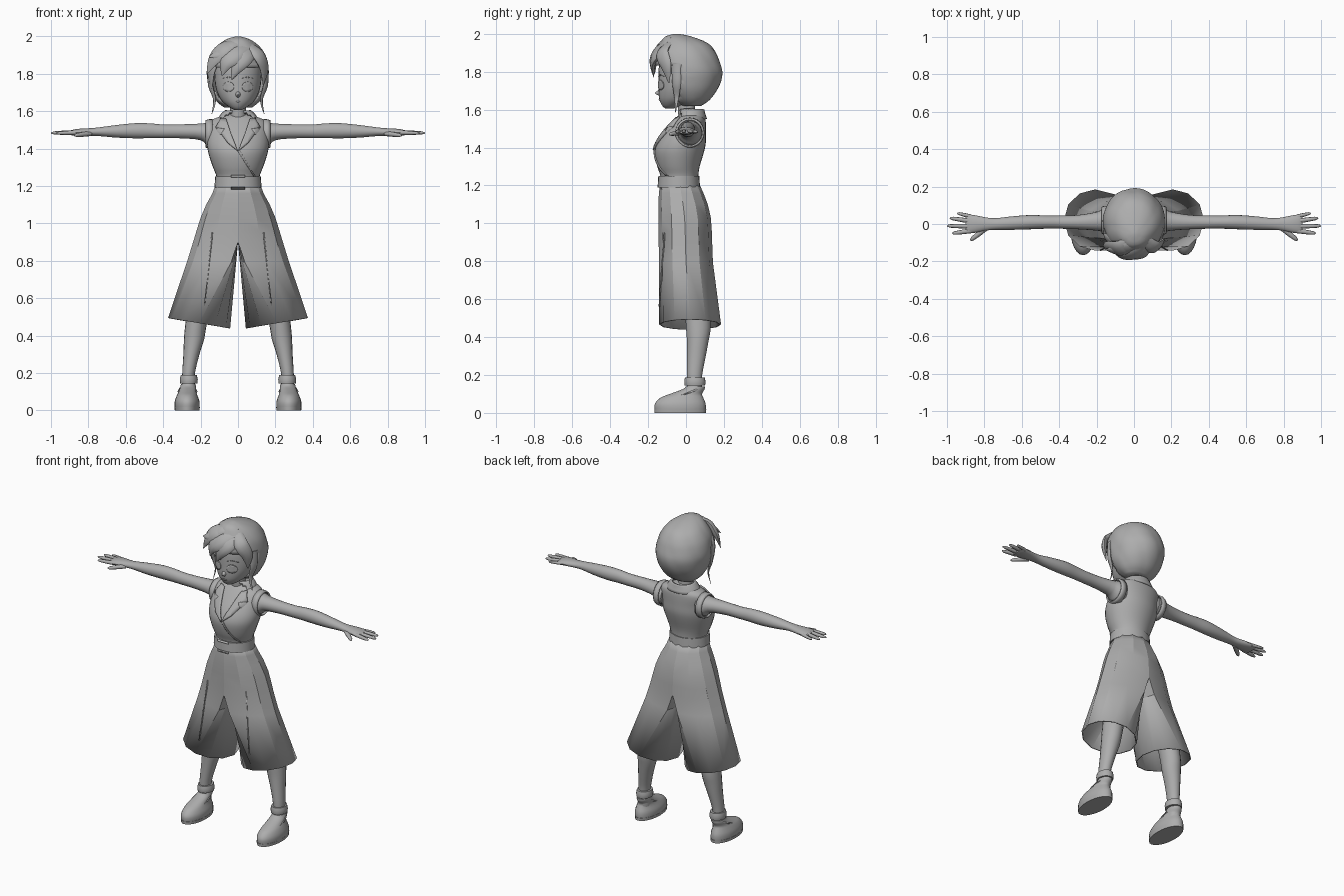
import bpy, bmesh, math
from mathutils import Vector as V
from mathutils.bvhtree import BVHTree

grey = bpy.data.materials.new("plain grey")
grey.diffuse_color = (0.42, 0.42, 0.42, 1)


def finish(name, bm, mirror=False, solid=0, subsurf=0, angle=40, offset=0):
    """Turn a bmesh into a named, shaded object with optional modifiers."""
    bmesh.ops.recalc_face_normals(bm, faces=bm.faces)
    me = bpy.data.meshes.new(name)
    bm.to_mesh(me)
    bm.free()
    me.materials.append(grey)
    ob = bpy.data.objects.new(name, me)
    bpy.context.collection.objects.link(ob)
    bpy.ops.object.select_all(action='DESELECT')
    ob.select_set(True)
    bpy.context.view_layer.objects.active = ob
    bpy.ops.object.shade_smooth_by_angle(angle=math.radians(angle))
    if solid:
        m = ob.modifiers.new("thickness", 'SOLIDIFY')
        m.thickness, m.offset = solid, offset
    if subsurf:
        m = ob.modifiers.new("round", 'SUBSURF')
        m.levels = m.render_levels = subsurf
    if mirror:
        ob.modifiers.new("mirror", 'MIRROR')
    return ob


def spline(rows, k=3):
    """Catmull-Rom interpolation of a table of rows."""
    out = []
    for i in range(len(rows) - 1):
        a, b, c, d = (rows[min(max(j, 0), len(rows) - 1)] for j in range(i - 1, i + 3))
        for s in range(k):
            t = s / k
            out.append([q + .5 * t * (r - p + t * (2*p - 5*q + 4*r - w + t * (3*(q - r) + w - p)))
                        for p, q, r, w in zip(a, b, c, d)])
    return out + [list(rows[-1])]


def ellipse(c, u, v, n):
    return [V(c) + V(u) * math.cos(2*math.pi*i/n) + V(v) * math.sin(2*math.pi*i/n) for i in range(n)]


def loft(rings, caps=True):
    bm = bmesh.new()
    vs = [[bm.verts.new(p) for p in r] for r in rings]
    n = len(vs[0])
    for a, b in zip(vs, vs[1:]):
        for i in range(n):
            bm.faces.new((a[i], a[(i+1) % n], b[(i+1) % n], b[i]))
    if caps:
        bm.faces.new(vs[0])
        bm.faces.new(vs[-1])
    return bm


def upright(rows, n=28, k=3, caps=True):
    """Loft from rows of z, centre x, centre y, radius x, radius y."""
    return loft([ellipse((cx, cy, z), (rx, 0, 0), (0, ry, 0), n)
                 for z, cx, cy, rx, ry in spline(rows, k)], caps)


def plate(name, target, pts, thick=.008, mirror=False):
    """Outline in x, z laid onto the front of a target part."""
    me = target.data
    tree = BVHTree.FromPolygons([v.co for v in me.vertices], [p.vertices[:] for p in me.polygons])
    bm = bmesh.new()
    bm.faces.new([bm.verts.new((x, -1, z)) for x, z in pts])
    bmesh.ops.triangulate(bm, faces=bm.faces)
    bmesh.ops.subdivide_edges(bm, edges=bm.edges, cuts=3, use_grid_fill=True)
    for v in bm.verts:
        hit = tree.ray_cast(v.co, V((0, 1, 0)))[0] or tree.find_nearest(V((v.co.x, -.1, v.co.z)))[0]
        v.co = hit + V((0, -thick * .4, 0))
    return finish(name, bm, mirror, solid=thick)


def lock(name, pts, mirror=False):
    """Flattened hair strand through rows of x, y, z, half width."""
    rows = spline(pts, 4)
    rings = []
    for i, r in enumerate(rows):
        p = V(r[:3])
        tan = (V(rows[min(i+1, len(rows)-1)][:3]) - V(rows[max(i-1, 0)][:3])).normalized()
        out = (p - V((0, .02, 1.80))).normalized()
        side = tan.cross(out).normalized()
        w = max(r[3], .002)
        rings.append(ellipse(p, side * w, side.cross(tan) * w * .4, 10))
    return finish(name, loft(rings), mirror, angle=60)


# Head and face
head = finish("head", upright([
    (1.607, 0, -.085, .02, .025), (1.62, 0, -.075, .045, .05), (1.65, 0, -.045, .083, .095),
    (1.69, 0, -.03, .107, .115), (1.73, 0, -.02, .12, .125), (1.78, 0, -.015, .125, .13),
    (1.84, 0, -.01, .122, .13), (1.90, 0, 0, .1, .11), (1.94, 0, 0, .05, .06)]))
finish("neck", upright([(1.50, 0, .02, .06, .05), (1.56, 0, .005, .044, .045), (1.66, 0, 0, .042, .045)]))
finish("nose", loft([ellipse((0, -.135, 1.69), (.018, 0, 0), (0, 0, .022), 10),
                     ellipse((0, -.152, 1.688), (.009, 0, 0), (0, 0, .011), 10),
                     ellipse((0, -.164, 1.687), (.002, 0, 0), (0, 0, .002), 10)]))
plate("eyelid", head, [(.05 + .029*math.cos(i*math.pi/7), 1.73 + .027*math.sin(i*math.pi/7))
                       for i in range(14)], .006, True)
plate("eyebrow", head, [(.02, 1.775), (.05, 1.785), (.085, 1.775), (.05, 1.779)], .005, True)
plate("mouth", head, [(-.018, 1.651), (0, 1.647), (.018, 1.651), (0, 1.654)], .004)

# Hair cap with swirling grooves and a face opening
rings = []
for z, cy, rx, ry in spline([
        (2.0, -.05, .01, .01), (1.985, -.04, .06, .07), (1.95, -.01, .11, .125), (1.90, 0, .145, .158),
        (1.85, .01, .16, .168), (1.80, .015, .165, .175), (1.75, .015, .158, .168), (1.70, .02, .143, .14),
        (1.65, .025, .112, .098), (1.62, .03, .075, .05)]):
    ring = ellipse((0, cy, z), (rx, 0, 0), (0, ry, 0), 48)
    for i, p in enumerate(ring):
        g = .985 + .03 * abs(math.sin(3.5 * (2*math.pi*i/48 + 3 * (z - 1.8)))) ** .5
        p.x, p.y = p.x * g, cy + (p.y - cy) * g
    rings.append(ring)
bm = loft(rings)
bmesh.ops.delete(bm, geom=[f for f in bm.faces if f.calc_center_median().y < -.04
                           and f.calc_center_median().z < 1.84], context='FACES')
finish("hair_cap", bm, solid=.012, offset=-1)

# Swept fringe and side strands
for i, pts in enumerate([
        [(.07, -.09, 1.95, .03), (0, -.15, 1.91, .05), (-.06, -.17, 1.86, .042), (-.085, -.165, 1.79, .003)],
        [(.08, -.10, 1.93, .03), (.04, -.155, 1.89, .045), (0, -.175, 1.84, .036), (-.035, -.17, 1.77, .003)],
        [(.05, -.06, 1.97, .03), (-.06, -.125, 1.94, .05), (-.125, -.125, 1.88, .045), (-.165, -.12, 1.80, .003)],
        [(.06, -.08, 1.97, .02), (-.03, -.12, 1.955, .035), (-.10, -.14, 1.91, .03), (-.155, -.135, 1.89, .003)],
        [(-.10, -.10, 1.90, .03), (-.142, -.075, 1.82, .035), (-.14, -.07, 1.72, .004)],
        [(.06, -.09, 1.95, .03), (.11, -.125, 1.90, .042), (.14, -.105, 1.83, .035), (.135, -.09, 1.74, .003)]]):
    lock("fringe_%d" % (i + 1), pts)
lock("side_strand", [(.145, -.05, 1.84, .03), (.147, -.05, 1.74, .025), (.125, -.05, 1.66, .013),
                     (.14, -.055, 1.585, .002)], True)

# Sleeveless bodice
bodice = finish("bodice", upright([
    (1.19, 0, -.035, .112, .098), (1.25, 0, -.035, .115, .10), (1.30, 0, -.04, .134, .112),
    (1.37, 0, -.036, .157, .129), (1.42, 0, -.025, .165, .129), (1.47, 0, -.01, .163, .115),
    (1.52, 0, .01, .162, .095), (1.55, 0, .022, .145, .08), (1.572, 0, .028, .095, .064),
    (1.585, 0, .03, .055, .045)], 32), angle=50)
plate("lapel", bodice, [(0, 1.385), (.03, 1.46), (.062, 1.555), (.09, 1.56), (.118, 1.51), (.07, 1.502),
                        (.088, 1.475), (.055, 1.43)], .014, True)
plate("wrap_edge", bodice, [(-.004, 1.39), (.006, 1.395), (.05, 1.32), (.095, 1.25), (.085, 1.25), (.04, 1.32)])
bm = upright([(1.55, 0, .025, .105, .08), (1.58, 0, .025, .088, .07), (1.60, 0, .03, .065, .06)], 28, 2, False)
bmesh.ops.delete(bm, geom=[f for f in bm.faces if f.calc_center_median().y < -.025], context='FACES')
finish("collar", bm, solid=.012)
finish("armhole_rim", loft([ellipse((x, .02, 1.478), (0, a, 0), (0, 0, a * 1.02), 24)
                            for x, a in ((.135, .074), (.158, .073), (.172, .068))], False),
       True, solid=.008)

# Belt and buckle
finish("belt", upright([(1.19, 0, -.038, .126, .112), (1.25, 0, -.038, .122, .108)], 28, 1), angle=30)
bm = bmesh.new()
face = bm.faces.new([bm.verts.new(p) for p in ((-.038, -.154, 1.188), (.038, -.154, 1.188),
                                              (.038, -.154, 1.252), (-.038, -.154, 1.252))])
bmesh.ops.inset_individual(bm, faces=[face], thickness=.013)
bmesh.ops.delete(bm, geom=[face], context='FACES')
finish("buckle", bm, solid=.014)

# Arms, fingers and thumbs
finish("arm", loft([ellipse((x, cy, cz), (0, ry, 0), (0, 0, rz), 18) for x, cy, cz, ry, rz in spline([
    (.12, .02, 1.475, .068, .066), (.165, .02, 1.478, .062, .062), (.20, .015, 1.489, .05, .045),
    (.30, .01, 1.492, .038, .038), (.40, .01, 1.492, .035, .037), (.47, .01, 1.495, .035, .040),
    (.55, .01, 1.495, .038, .041), (.65, .005, 1.492, .036, .034), (.74, 0, 1.49, .031, .024),
    (.79, 0, 1.488, .035, .021), (.84, 0, 1.487, .045, .02), (.88, 0, 1.485, .05, .016),
    (.90, 0, 1.483, .046, .01)])]), True)
for name, a, b, r in (("little_finger", (.87, .04, 1.485), (.945, .058, 1.482), .010),
                      ("ring_finger", (.87, .015, 1.487), (.985, .032, 1.483), .012),
                      ("middle_finger", (.87, -.012, 1.487), (1.0, -.010, 1.483), .012),
                      ("index_finger", (.87, -.036, 1.485), (.972, -.050, 1.482), .012),
                      ("thumb", (.79, -.02, 1.480), (.875, -.088, 1.470), .014)):
    a, b = V(a), V(b)
    side = (b - a).cross(V((0, 0, 1))).normalized()
    finish(name, loft([ellipse(a.lerp(b, t), side * r * s, (0, 0, r * s * .9), 8)
                       for t, s in ((0, 1.1), (.5, 1), (.85, .8), (.97, .45), (1, .1))]), True, angle=60)

# Wide faceted culottes: half-ellipse hips opening into two flared legs
rings = []
for z, xo, yf, yb in ((1.22, .115, -.135, .065), (1.16, .137, -.143, .092), (1.10, .17, -.146, .115),
                      (1.03, .2, -.146, .131), (.96, .222, -.145, .136), (.90, .24, -.144, .138),
                      (.80, .27, -.143, .142), (.465, .374, -.142, .185)):
    t = max(0, (.9 - z) / .435)
    cy, ry = (yf + yb) / 2, (yb - yf) / 2
    cx, rx = (.042 + xo) / 2, (xo - .042) / 2
    ring = []
    for i in range(12):
        a = math.radians(30 * i - 90)
        half = V((xo * math.cos(a), cy + ry * math.sin(a), z)) if i <= 6 else V((0, cy + ry * (9 - i) / 3, z))
        full = V((cx + rx * math.cos(a), cy + ry * math.sin(a), z))
        p = half.lerp(full, t)
        p.z += .17 * (p.x - .2) * t
        ring.append(p)
    rings.append(ring)
bm = loft(rings, False)
bmesh.ops.delete(bm, geom=[f for f in bm.faces if all(v.co.x < .001 for v in f.verts)], context='FACES')
culottes = finish("culottes", bm, True, solid=.008, offset=-1, angle=24)
plate("pleat", culottes, [(.135, .95), (.139, .95), (.182, .56), (.177, .56)], .006, True)

# Legs
finish("leg", upright([
    (.70, .18, .05, .07, .075), (.60, .20, .06, .065, .07), (.45, .226, .065, .057, .066),
    (.38, .235, .062, .054, .058), (.30, .249, .055, .043, .050), (.20, .264, .045, .034, .041),
    (.14, .265, .045, .034, .041), (.05, .268, .03, .04, .05)], 18), True)

# Strapped round-toed shoes
finish("shoe", upright([
    (0, .272, -.03, .062, .131), (.02, .272, -.03, .067, .135), (.05, .272, -.03, .066, .133),
    (.08, .272, -.022, .055, .113), (.10, .270, .0, .047, .085), (.125, .267, .04, .042, .058),
    (.14, .266, .05, .039, .05)], 24), True)
finish("sole", upright([(0, .272, -.03, .066, .136), (.018, .272, -.03, .068, .137)], 24, 1), True, angle=30)
finish("ankle_strap", upright([(.145, .263, .047, .046, .054), (.165, .263, .047, .048, .056),
                               (.188, .263, .047, .043, .052)], 20, 2), True)
finish("instep_rim", loft([ellipse((.27, -.005 + d, .098 + d * .5), (.050, 0, 0), (0, .078, .03), 20)
                           for d in (0, .012)], False), True, solid=.008)
